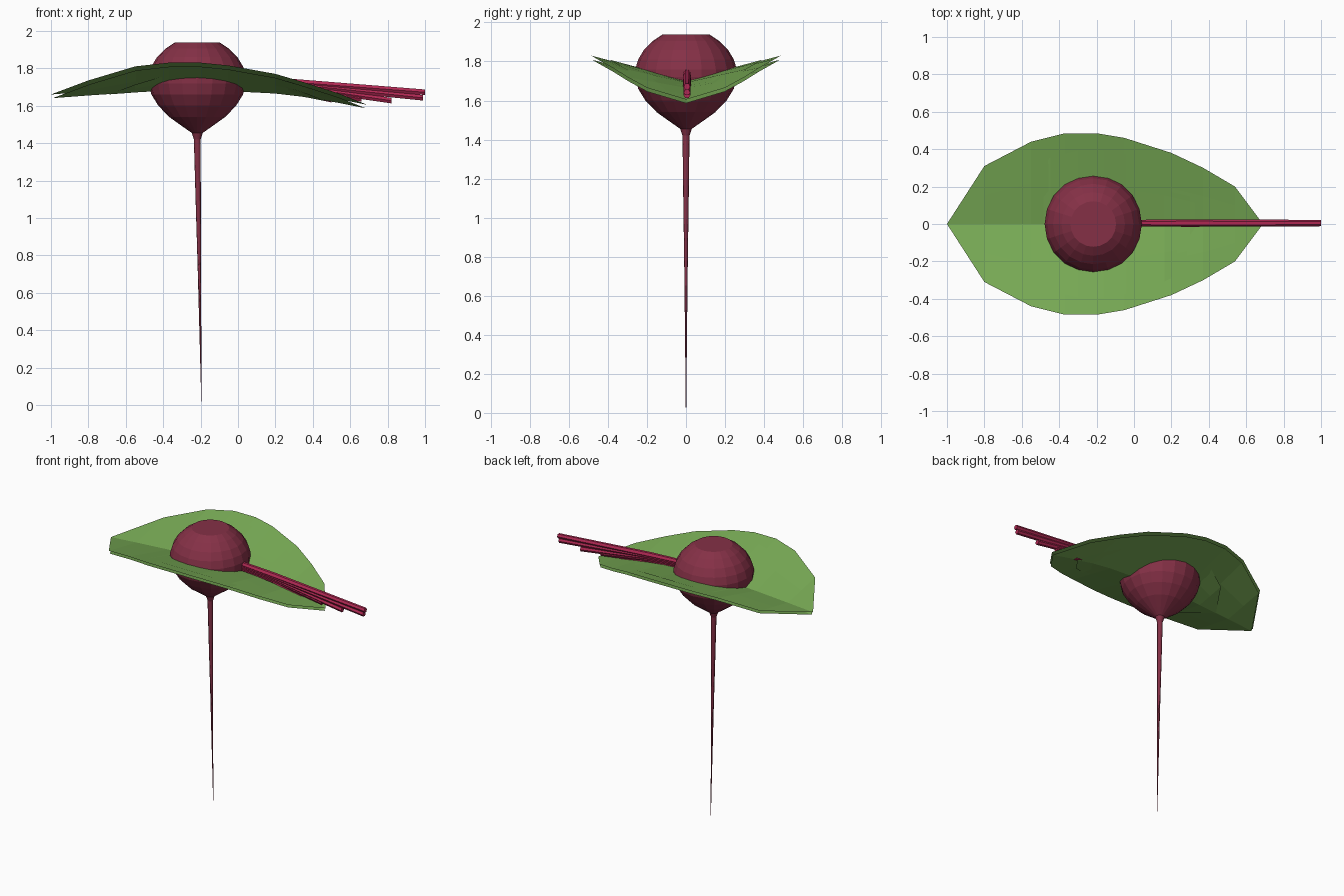
import bpy, bmesh, math
from mathutils import Vector

if "Cube" in bpy.data.objects:
    bpy.data.objects.remove(bpy.data.objects["Cube"])


def material(name, rgb):
    m = bpy.data.materials.new(name)
    m.diffuse_color = (*rgb, 1)
    m.use_nodes = True
    m.node_tree.nodes["Principled BSDF"].inputs["Base Color"].default_value = m.diffuse_color
    return m


BEET = material("beet_purple", (0.235, 0.030, 0.062))
STEM = material("stem_red", (0.44, 0.022, 0.088))
LEAF = material("leaf_green", (0.190, 0.410, 0.092))


def finish(name, bm, mat):
    me = bpy.data.meshes.new(name)
    bm.to_mesh(me)
    bm.free()
    me.materials.append(mat)
    ob = bpy.data.objects.new(name, me)
    bpy.context.collection.objects.link(ob)
    return ob


def tube(name, rings, sides, mat, axis="z"):
    """Loft round rings (centre, radius) along an axis and cap the ends."""
    bm = bmesh.new()
    loops = []
    for c, r in rings:
        loop = []
        for i in range(sides):
            a = 2 * math.pi * i / sides
            u, v = r * math.cos(a), r * math.sin(a)
            off = Vector((u, v, 0)) if axis == "z" else Vector((0, u, v))
            loop.append(bm.verts.new(Vector(c) + off))
        loops.append(loop)
    for a, b in zip(loops, loops[1:]):
        for i in range(sides):
            j = (i + 1) % sides
            bm.faces.new((a[i], a[j], b[j], b[i]))
    bm.faces.new(loops[0])
    bm.faces.new(loops[-1])
    bmesh.ops.recalc_face_normals(bm, faces=bm.faces)
    return finish(name, bm, mat)


# Beet bulb running down into the long thin root
profile = [(0.001, 0), (0.004, 0.3), (0.009, 0.75), (0.014, 1.1), (0.018, 1.42),
           (0.03, 1.455), (0.08, 1.49), (0.15, 1.54), (0.208, 1.60), (0.245, 1.66),
           (0.26, 1.72), (0.26, 1.76), (0.245, 1.81), (0.215, 1.86),
           (0.17, 1.905), (0.122, 1.937)]
tube("beet_root", [((-0.195 - 0.023 * min(z / 1.42, 1), 0, z), r) for r, z in profile],
     20, BEET)

# Leaf stations: x, half width, midrib z, edge z
STATIONS = [(-1.0, 0, 1.66, 1.66), (-0.8, 0.31, 1.675, 1.735), (-0.55, 0.44, 1.692, 1.81),
            (-0.37, 0.485, 1.70, 1.83), (-0.2, 0.485, 1.70, 1.83), (-0.05, 0.46, 1.698, 1.815),
            (0.2, 0.38, 1.685, 1.77), (0.37, 0.30, 1.665, 1.72), (0.54, 0.20, 1.635, 1.665),
            (0.69, 0, 1.605, 1.605)]


def leaf(name, s, dz):
    """V-folded arched blade, scaled about the middle of the bunch."""
    bm = bmesh.new()
    rows = []
    for x, w, zm, ze in STATIONS:
        p = [(x, t * w, zm + (ze - zm) * abs(t)) for t in (-1, -0.5, 0, 0.5, 1)]
        p = p if w else [p[2]]
        rows.append([bm.verts.new((a * s, b * s, 1.70 + (c - 1.70) * s + dz)) for a, b, c in p])
    for a, b in zip(rows, rows[1:]):
        for i in range(4):
            if len(a) == 1:
                bm.faces.new((a[0], b[i], b[i + 1]))
            elif len(b) == 1:
                bm.faces.new((a[i], b[0], a[i + 1]))
            else:
                bm.faces.new((a[i], b[i], b[i + 1], a[i + 1]))
    for f in bm.faces:
        f.normal_update()
        if f.normal.z < 0:
            f.normal_flip()
    return finish(name, bm, LEAF)


# Stacked leaves of decreasing size
for i, (s, dz) in enumerate([(1, 0), (0.99, -0.02), (0.81, 0.004), (0.69, -0.012)]):
    leaf(f"leaf_{i + 1}", s, dz)

# Fan of stems out of the bulb, each ending at its own length
ENDS = [(1.0, 1.672), (0.99, 1.642), (0.82, 1.627), (0.66, 1.637), (0.5, 1.632)]
for i, (x, z) in enumerate(ENDS):
    y = 0.005
    tube(f"stem_{i + 1}", [((-0.1, y, 1.75 - 0.008 * i), 0.016),
                           ((0.28, y, 1.727 - 0.01 * i), 0.02),
                           ((x, y, z), 0.017)], 6, STEM, "x")
